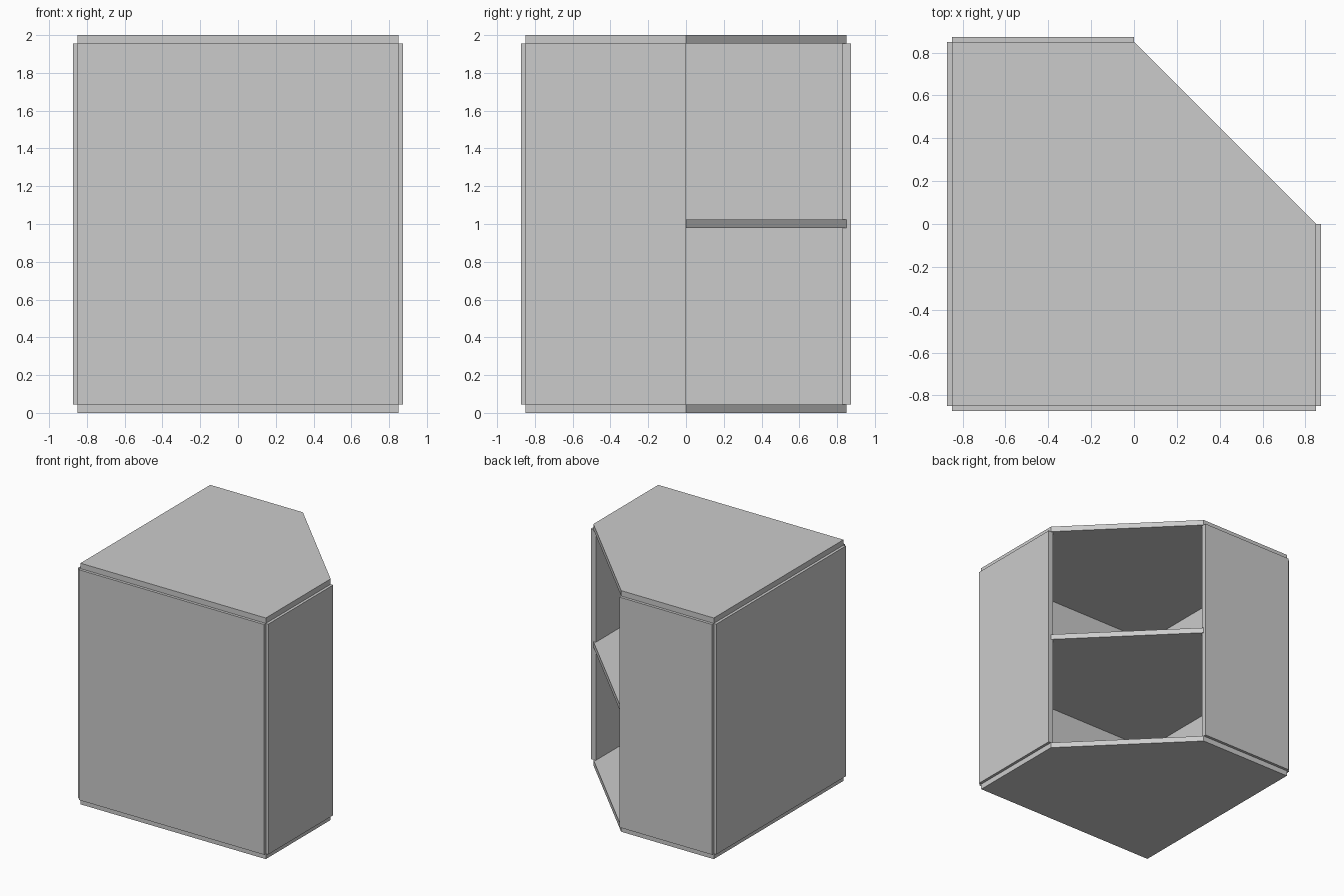
import bpy

if "Cube" in bpy.data.objects:
    bpy.data.objects.remove(bpy.data.objects["Cube"])

grey = bpy.data.materials.new("light grey")
grey.diffuse_color = (0.6, 0.6, 0.6, 1)
grey.use_nodes = True
grey.node_tree.nodes["Principled BSDF"].inputs["Base Color"].default_value = grey.diffuse_color

S = 0.85     # half width of the boards
O = 0.873    # outer face of the wall panels
I = 0.828    # inner face of the wall panels
T = 0.045    # board thickness


def prism(name, outline, z0, z1):
    """Extrude a counter-clockwise outline from z0 to z1."""
    n = len(outline)
    verts = [(x, y, z) for z in (z0, z1) for x, y in outline]
    faces = [tuple(reversed(range(n))), tuple(range(n, 2 * n))]
    faces += [(i, (i + 1) % n, n + (i + 1) % n, n + i) for i in range(n)]
    mesh = bpy.data.meshes.new(name)
    mesh.from_pydata(verts, [], faces)
    mesh.materials.append(grey)
    obj = bpy.data.objects.new(name, mesh)
    bpy.context.collection.objects.link(obj)
    return obj


def panel(name, x0, x1, y0, y1):
    prism(name, [(x0, y0), (x1, y0), (x1, y1), (x0, y1)], T, 2 - T)


# Five-sided boards with one corner cut off
corner_cut = [(-S, -S), (S, -S), (S, 0), (0, S), (-S, S)]
for name, z in (("bottom_board", 0), ("middle_shelf", 0.98), ("top_board", 2 - T)):
    prism(name, corner_cut, z, z + T)

# Wall panels, leaving the diagonal side open
panel("front_panel", -S, S, -O, -I)
panel("left_panel", -O, -I, -S, S)
panel("right_panel", I, O, -S, 0)
panel("back_panel", -S, 0, I, O)
